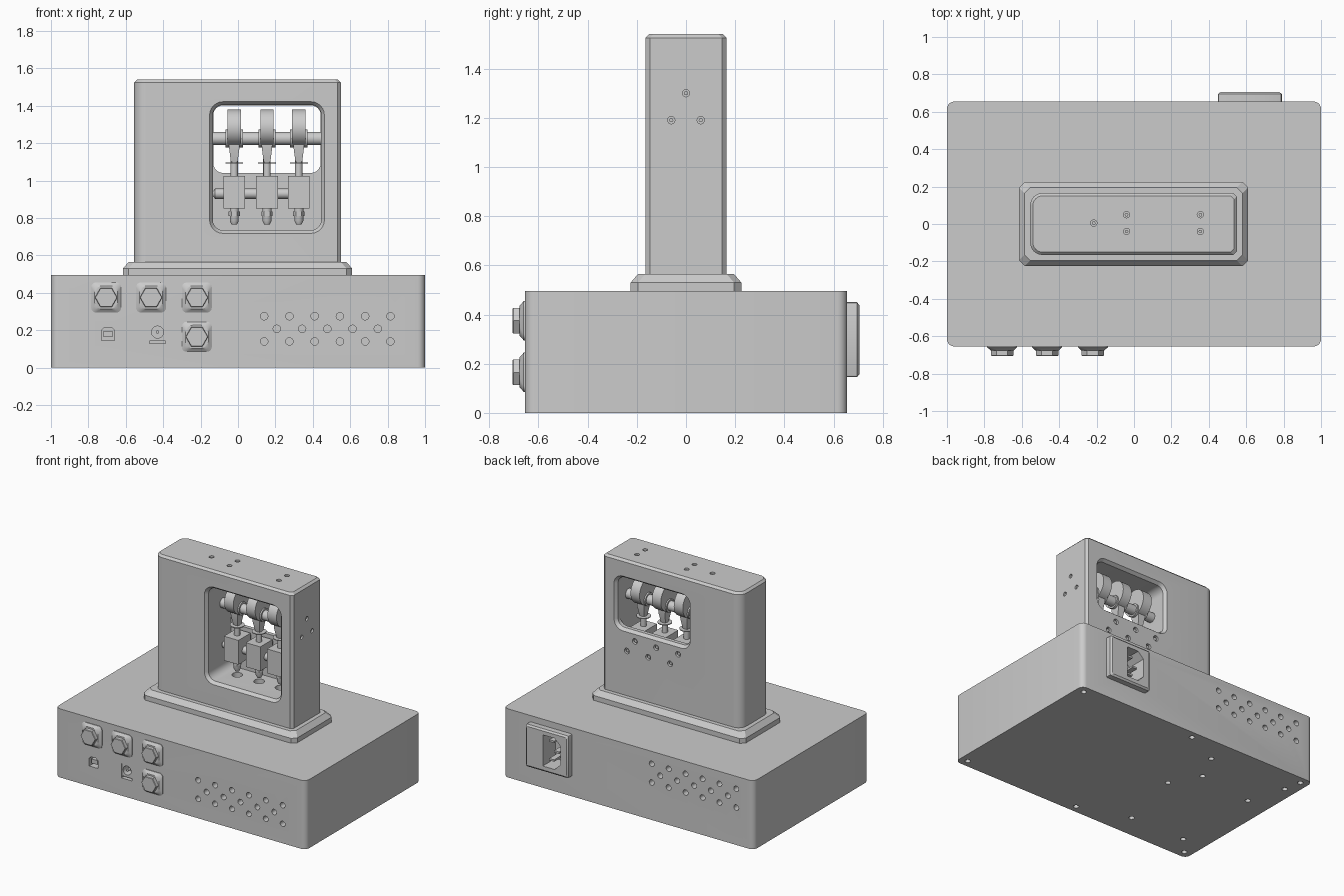
import bpy, bmesh, math

if "Cube" in bpy.data.objects:
    bpy.data.objects.remove(bpy.data.objects["Cube"])


def place(axis, u, v, d):
    return {'x': (d, u, v), 'y': (u, d, v), 'z': (u, v, d)}[axis]


def rrect(u0, u1, v0, v1, r=0.0, n=5):
    """Rounded rectangle; r is one radius or four (from low corner, counter-clockwise)."""
    rs = r if isinstance(r, tuple) else (r,) * 4
    corners = [(u0, v0, 1, 1, 180), (u1, v0, -1, 1, 270), (u1, v1, -1, -1, 0), (u0, v1, 1, -1, 90)]
    pts = []
    for (u, v, su, sv, a0), q in zip(corners, rs):
        if q == 0:
            pts.append((u, v))
            continue
        for k in range(n + 1):
            a = math.radians(a0 + 90 * k / n)
            pts.append((u + su * q + q * math.cos(a), v + sv * q + q * math.sin(a)))
    return pts


def circle(u, v, r, n=24, rot=0.0):
    return [(u + r * math.cos(rot + math.tau * k / n), v + r * math.sin(rot + math.tau * k / n)) for k in range(n)]


def loft(name, axis, *layers):
    """Solid through (depth, profile) layers along an axis."""
    bm = bmesh.new()
    rings = [[bm.verts.new(place(axis, u, v, d)) for u, v in prof] for d, prof in layers]
    for a, b in zip(rings, rings[1:]):
        for i in range(len(a)):
            j = (i + 1) % len(a)
            bm.faces.new((a[i], a[j], b[j], b[i]))
    bm.faces.new(rings[0])
    bm.faces.new(rings[-1])
    bmesh.ops.recalc_face_normals(bm, faces=bm.faces[:])
    me = bpy.data.meshes.new(name)
    bm.to_mesh(me)
    bm.free()
    ob = bpy.data.objects.new(name, me)
    bpy.context.collection.objects.link(ob)
    return ob


def prism(name, axis, prof, a, b):
    return loft(name, axis, (a, prof), (b, prof))


def cyl(name, axis, u, v, r, a, b, n=24):
    return prism(name, axis, circle(u, v, r, n), a, b)


def cut(target, cutters):
    """Subtract non-overlapping cutters in one go, then discard them."""
    bm = bmesh.new()
    for c in cutters:
        bm.from_mesh(c.data)
        bpy.data.objects.remove(c)
    me = bpy.data.meshes.new("cutter")
    bm.to_mesh(me)
    bm.free()
    tool = bpy.data.objects.new("cutter", me)
    tool.hide_render = True
    bpy.context.collection.objects.link(tool)
    mod = target.modifiers.new("cut", 'BOOLEAN')
    mod.operation, mod.solver, mod.object = 'DIFFERENCE', 'EXACT', tool
    bpy.context.view_layer.update()
    dg = bpy.context.evaluated_depsgraph_get()
    new = bpy.data.meshes.new_from_object(target.evaluated_get(dg))
    target.modifiers.clear()
    target.data = new
    bpy.data.objects.remove(tool)


# Base enclosure with vents, sockets and underside screw holes
base = prism("base_enclosure", 'z', rrect(-1, 1, -.655, .655, .04), 0, .495)
holes = []
for x0, z0, ya, yb in ((.14, .14, -.7, -.56), (-.86, .27, .56, .7)):
    for row in range(3):
        for k in range(6 - row % 2):
            holes.append(cyl("vent", 'y', x0 + .135 * (k + .5 * (row % 2)), z0 + .0675 * row, .02, ya, yb, 16))
under = [(x, y) for x in (-.94, 0, .94) for y in (-.6, .6)]
under += [(-.28, .465), (-.385, .25), (-.265, .035), (-.825, .195), (-.915, .47), (-.825, -.475), (-.38, -.478)]
for x, y in under:
    holes.append(cyl("screw_hole", 'z', x, y, .019, -.05, .05, 16))
holes.append(prism("data_hole", 'y', rrect(-.75, -.64, .128, .232), -.7, -.56))
holes.append(prism("jack_hole", 'y', rrect(-.472, -.388, .128, .232), -.7, -.58))
holes.append(prism("inlet_hole", 'y', rrect(.495, .665, .17, .425), .54, .7))
cut(base, holes)

# Square data socket and round power jack
frame = prism("data_socket", 'y', rrect(-.75, -.64, .128, .232), -.655, -.56)
cut(frame, [prism("c", 'y', rrect(-.73, -.66, .145, .215, (0, 0, .015, .015), 1), -.7, -.58)])
prism("data_socket_tongue", 'y', rrect(-.72, -.67, .165, .195), -.645, -.57)
jack = prism("power_jack", 'y', rrect(-.472, -.388, .142, .232), -.65, -.58)
cut(jack, [cyl("c", 'y', -.43, .19, .032, -.7, -.59)])
cyl("power_jack_pin", 'y', -.43, .19, .009, -.645, -.58, 12)

# Coaxial connectors: cushioned flange and hexagonal nut
for x, z in ((-.705, .375), (-.465, .375), (-.22, .375), (-.22, .165)):
    def sq(h, r):
        return rrect(x - h, x + h, z - h, z + h, r)
    loft("connector_flange", 'y', (-.64, sq(.08, .025)), (-.66, sq(.08, .025)),
         (-.668, sq(.07, .03)), (-.676, sq(.062, .04)))
    loft("connector_nut", 'y', (-.66, circle(x, z, .06, 6)), (-.702, circle(x, z, .06, 6)),
         (-.705, circle(x, z, .057, 6)))

# Mains inlet with chamfered recess and three blades
inlet = loft("mains_inlet", 'y', (.655, rrect(.45, .79, .145, .45, .01, 2)),
             (.695, rrect(.45, .79, .145, .45, .01, 2)), (.705, rrect(.462, .778, .157, .438, .01, 2)))
prof = rrect(.51, .65, .185, .41, (.045, 0, 0, .045), 1)
cut(inlet, [prism("c", 'y', prof, .6, .75)])
liner = prism("inlet_liner", 'y', rrect(.495, .665, .17, .425), .54, .655)
cut(liner, [prism("c", 'y', prof, .56, .7)])
for x, z in ((.6, .23), (.56, .2975), (.6, .365)):
    prism("inlet_blade", 'y', rrect(x - .02, x + .02, z - .007, z + .007), .55, .675)

# Skirt around the tower foot
loft("tower_skirt", 'z', (.49, rrect(-.615, .61, -.225, .225, .03, 1)),
     (.53, rrect(-.615, .61, -.225, .225, .03, 1)), (.565, rrect(-.585, .58, -.195, .195, .03, 1)))


# Tower: rounded left corners, chamfered right corners, bevelled top
def tower_ring(i):
    left = rrect(-.555 + i, .55 - i, -.165 + i, .165 - i, (.065 - i, 0, 0, .065 - i), 8)
    out = []
    for u, v in left:
        if u > .4:
            c = .018
            s = 1 if v > 0 else -1
            pair = [(u - c, v), (u, v - s * c)]
            out += pair if s < 0 else pair[::-1]
        else:
            out.append((u, v))
    return out


tower = loft("tower", 'z', (.55, tower_ring(0)), (1.525, tower_ring(0)), (1.54, tower_ring(.015)))


def window(e, z0, z1):
    return rrect(-.135 - e, .445 + e, z0 - e, z1 + e, .055 + e, 6)


units = (-.02, .155, .325)
back_screws = [(x + s * .032, .93 - s * .043) for x in units for s in (-1, 1)]
top_screws = [(-.215, .005)] + [(x, y) for x in (-.04, .355) for y in (-.04, .05)]
side_screws = [(0, 1.3), (-.06, 1.19), (.06, 1.19)]
cut(tower, [loft("c", 'y', (-.17, window(.021, .735, 1.405)), (-.143, window(0, .735, 1.405)),
                 (.115, window(0, .735, 1.405)))])
tools = [loft("c", 'y', (.09, window(-.003, 1.038, 1.405)), (.143, window(-.003, 1.038, 1.405)),
              (.17, window(.018, 1.038, 1.405)))]
tools += [cyl("c", 'y', x, z, .02, .145, .2, 16) for x, z in back_screws]
tools += [cyl("c", 'z', x, y, .017, 1.515, 1.6, 16) for x, y in top_screws]
tools += [cyl("c", 'x', y, z, .015, .525, .6, 16) for y, z in side_screws]
tools += [cyl("c", 'z', x, .02, .036, .65, .78) for x in units]
cut(tower, tools)

# Sunken screw heads
for x, z in back_screws:
    cyl("back_screw", 'y', x, z, .012, .14, .157, 6)
for x, y in top_screws:
    cyl("top_screw", 'z', x, y, .01, 1.51, 1.532, 6)
for y, z in side_screws:
    cyl("side_screw", 'x', y, z, .009, .52, .542, 6)

# Drive shaft and supply manifold
cyl("cam_shaft", 'x', .02, 1.225, .035, -.14, .45, 32)
loft("manifold_pipe", 'x', (-.135, circle(.02, .93, .012)), (-.122, circle(.02, .93, .027)),
     (.33, circle(.02, .93, .027)))

# Three valve units: cam, follower, plunger, body and nozzle
for x in units:
    cyl("cam", 'x', .02, 1.283, .097, x - .036, x + .036, 40)
    cyl("cam_collar", 'x', .02, 1.225, .047, x - .046, x + .046, 32)
    loft("follower_head", 'z', (1.1, rrect(x - .018, x + .018, 0, .04)),
         (1.17, rrect(x - .027, x + .027, -.015, .055)), (1.21, rrect(x - .03, x + .03, -.015, .055)))
    cyl("plunger_disc", 'z', x, .02, .048, 1.092, 1.098)
    cyl("plunger_rod", 'z', x, .02, .02, 1.02, 1.14, 16)
    prism("valve_body", 'z', rrect(x - .058, x + .058, -.05, .09), .85, 1.025)
    prism("valve_mount", 'y', rrect(x - .045, x + .045, .87, 1.0), .08, .12)
    loft("nozzle", 'z', (.765, circle(x, .02, .014)), (.785, circle(x, .02, .024)),
         (.85, circle(x, .02, .024)))
    cyl("nozzle_nut", 'z', x, .02, .03, .81, .835, 6)

# Smooth curved surfaces while keeping crisp edges
bpy.ops.object.select_all(action='SELECT')
bpy.context.view_layer.objects.active = base
bpy.ops.object.shade_smooth_by_angle(angle=math.radians(28))
